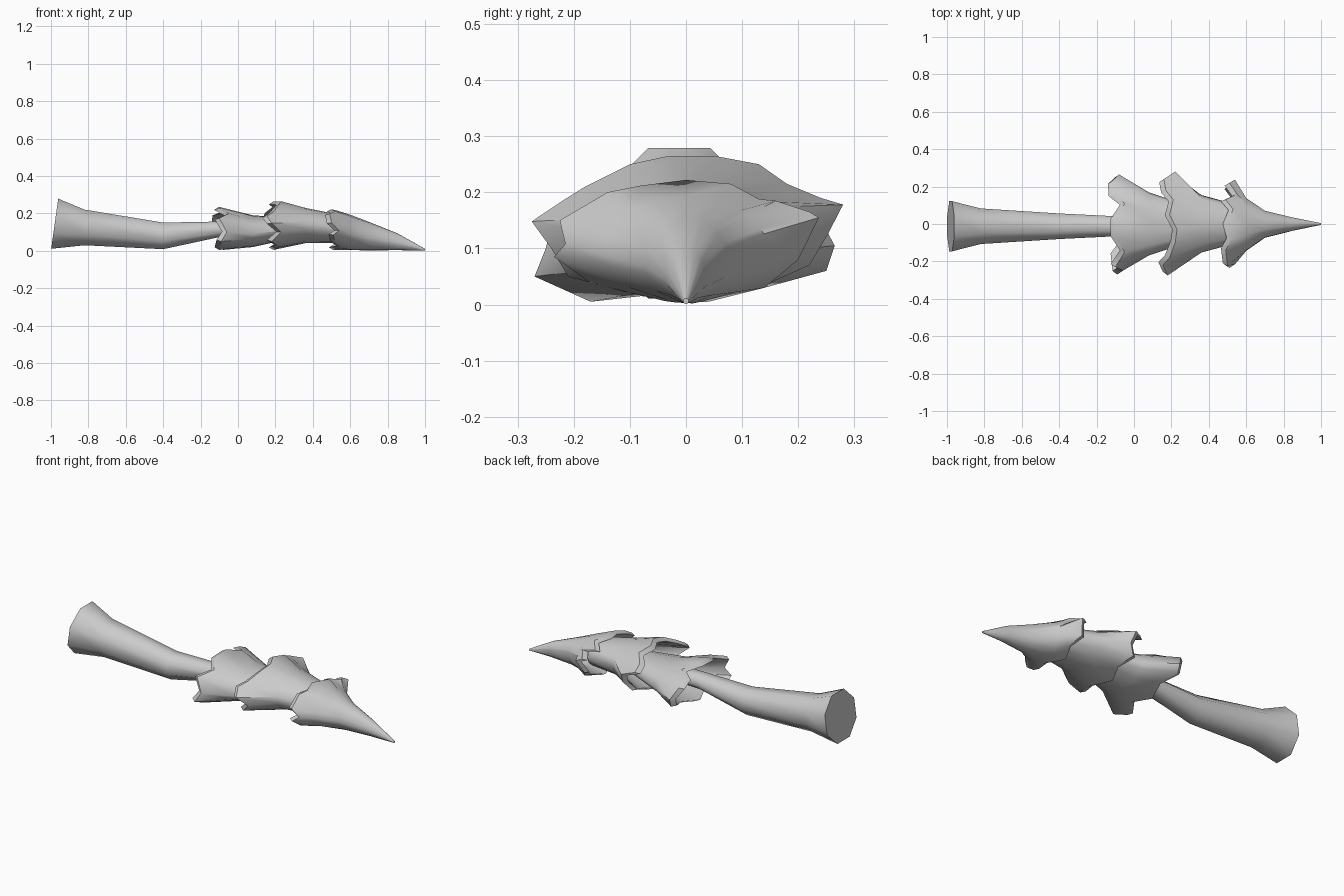
import bpy, bmesh, math
from mathutils import Vector

if "Cube" in bpy.data.objects:
    bpy.data.objects.remove(bpy.data.objects["Cube"])

grey = bpy.data.materials.new("plain grey")
grey.use_nodes = True
grey.diffuse_color = (0.6, 0.6, 0.6, 1)
grey.node_tree.nodes["Principled BSDF"].inputs["Base Color"].default_value = grey.diffuse_color


def loft(name, rings, sharp_angle):
    """Bridge rings of equal length and close both ends."""
    bm = bmesh.new()
    loops = [[bm.verts.new(point) for point in ring] for ring in rings]
    count = len(loops[0])
    for near, far in zip(loops, loops[1:]):
        for i in range(count):
            j = (i + 1) % count
            bm.faces.new((near[i], near[j], far[j], far[i]))
    bm.faces.new(loops[0])
    bm.faces.new(loops[-1])
    bmesh.ops.recalc_face_normals(bm, faces=bm.faces)
    mesh = bpy.data.meshes.new(name)
    bm.to_mesh(mesh)
    bm.free()
    mesh.materials.append(grey)
    obj = bpy.data.objects.new(name, mesh)
    bpy.context.collection.objects.link(obj)
    bpy.ops.object.select_all(action="DESELECT")
    obj.select_set(True)
    bpy.context.view_layer.objects.active = obj
    bpy.ops.object.shade_smooth_by_angle(angle=math.radians(sharp_angle))
    return obj


def oval(section, angles, scale=1.0):
    """Oval cross-section given as x, centre height, half width, half height."""
    x, height, wide, tall = section
    return [Vector((x, scale * wide * math.cos(a), height + scale * tall * math.sin(a)))
            for a in angles]


# Trunk: eight-sided, bent, with a slanted flared foot
trunk_sections = [(-.98, .145, .145, .145), (-.82, .125, .103, .103), (-.4, .08, .074, .077),
                  (-.1, .115, .058, .045), (.3, .12, .04, .04)]
angles = [math.tau * (i + .5) / 8 for i in range(8)]
trunk_rings = [oval(section, angles) for section in trunk_sections]
for ring in trunk_rings:
    for point in ring:
        point.y -= .012
for point in trunk_rings[0]:
    point.x += (point.z - .145) * .14
loft("trunk", trunk_rings, 50)


def skirt(name, rim, sections):
    """Hollow tier of branches: jagged thick rim narrowing through oval sections."""
    rim = [Vector(point) for point in rim]
    centre = Vector((0, 0, .12))
    angles = [math.atan2((p.z - centre.z) / .12, p.y / .25) for p in rim]
    lip = [Vector((p.x - .005, p.y * .93, centre.z + (p.z - centre.z) * .88)) for p in rim]
    outer = [[p + Vector((.02, 0, 0)) for p in rim]] + [oval(s, angles) for s in sections]
    inner = [oval(s, angles, .8) for s in sections[:2]]
    loft(name, inner[::-1] + [lip] + outer, 45)


# Lower tier
skirt("lower_branches",
      [(-.1, .265, .105), (-.135, .23, .17), (-.13, .16, .2), (-.07, .11, .215),
       (-.12, .03, .235), (-.12, -.07, .23), (-.07, -.15, .2), (-.12, -.23, .175),
       (-.08, -.25, .1), (-.11, -.27, .05), (-.12, -.17, .005), (-.06, -.08, .015),
       (-.1, .02, .005), (-.06, .14, .03), (-.1, .25, .06)],
      [(.08, .105, .17, .085), (.26, .12, .11, .06)])

# Middle tier
skirt("middle_branches",
      [(.2, .28, .178), (.14, .24, .19), (.15, .18, .215), (.19, .13, .25),
       (.17, .05, .265), (.21, -.03, .265), (.2, -.1, .25), (.17, -.18, .21),
       (.135, -.22, .185), (.16, -.275, .148), (.21, -.24, .1), (.16, -.21, .05),
       (.2, -.1, .02), (.17, .03, .005), (.21, .13, .03), (.17, .22, .07),
       (.21, .25, .12)],
      [(.36, .135, .155, .095), (.56, .115, .1, .075)])

# Top tier, drawn out to the pointed tip
skirt("top_branches",
      [(.52, .237, .155), (.49, .22, .165), (.53, .16, .185), (.47, .13, .188),
       (.51, .08, .215), (.48, 0, .222), (.5, -.08, .212), (.47, -.14, .2),
       (.48, -.225, .15), (.52, -.215, .108), (.49, -.235, .085), (.5, -.17, .038),
       (.53, -.06, .015), (.49, .04, .005), (.53, .14, .03), (.49, .2, .08)],
      [(.6, .098, .145, .095), (.7, .078, .074, .077), (.85, .049, .036, .046),
       (1, .006, .005, .005)])
